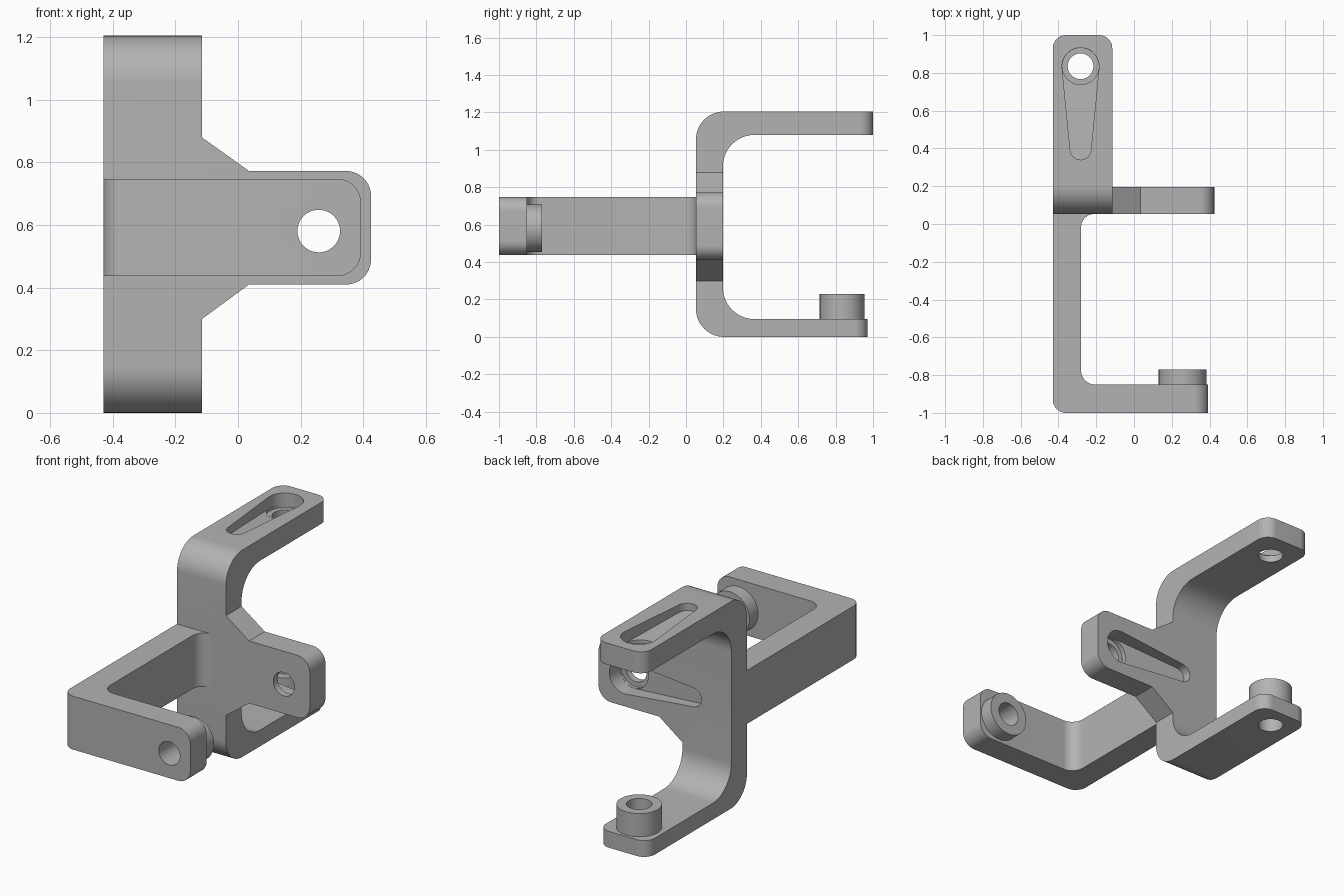
import bpy, bmesh
from math import pi, cos, sin, acos, tan
from mathutils import Vector, Matrix

if "Cube" in bpy.data.objects:
    bpy.data.objects.remove(bpy.data.objects["Cube"])

grey = bpy.data.materials.new("plain_grey")
grey.use_nodes = True
grey.diffuse_color = (0.45, 0.45, 0.45, 1)
grey.node_tree.nodes["Principled BSDF"].inputs["Base Color"].default_value = grey.diffuse_color


def arc(cx, cy, r, start, end, n):
    return [(cx + r * cos(start + (end - start) * i / n),
             cy + r * sin(start + (end - start) * i / n)) for i in range(n + 1)]


def circle(cx, cy, r, n=64):
    return arc(cx, cy, r, 0, 2 * pi, n)[:-1]


def rounded(points, n=14):
    """Outline from (x, y, radius) corners, with each corner filleted."""
    out = []
    for i, (x, y, r) in enumerate(points):
        p = Vector((x, y))
        if not r:
            out.append((x, y))
            continue
        a = (Vector(points[i - 1][:2]) - p).normalized()
        b = (Vector(points[(i + 1) % len(points)][:2]) - p).normalized()
        half = a.angle(b) / 2
        centre = p + (a + b).normalized() * r / sin(half)
        start, end = p + a * r / tan(half) - centre, p + b * r / tan(half) - centre
        sweep = start.angle(end)
        for k in range(n + 1):
            t = k / n
            q = centre + (start * sin((1 - t) * sweep) + end * sin(t * sweep)) / sin(sweep)
            out.append(tuple(q))
    return out


def loft(name, lower, upper):
    """Solid between two matching loops."""
    bm = bmesh.new()
    a = [bm.verts.new(p) for p in lower]
    b = [bm.verts.new(p) for p in upper]
    bm.faces.new(a)
    bm.faces.new(b)
    for i in range(len(a)):
        bm.faces.new((a[i - 1], a[i], b[i], b[i - 1]))
    bmesh.ops.recalc_face_normals(bm, faces=bm.faces)
    mesh = bpy.data.meshes.new(name)
    bm.to_mesh(mesh)
    bm.free()
    mesh.materials.append(grey)
    ob = bpy.data.objects.new(name, mesh)
    bpy.context.collection.objects.link(ob)
    return ob


def prism(name, outline, axis, lo, hi):
    place = {"x": lambda a, b, c: (c, a, b),
             "y": lambda a, b, c: (a, c, b),
             "z": lambda a, b, c: (a, b, c)}[axis]
    return loft(name, [place(*p, lo) for p in outline], [place(*p, hi) for p in outline])


def combine(ob, tool, operation):
    mod = ob.modifiers.new(operation, "BOOLEAN")
    mod.operation, mod.solver, mod.object = operation, "EXACT", tool
    bpy.context.view_layer.update()
    result = ob.evaluated_get(bpy.context.evaluated_depsgraph_get())
    mesh = bpy.data.meshes.new_from_object(result)
    ob.modifiers.clear()
    ob.data = mesh
    bpy.data.objects.remove(tool)


def round_edges(ob, axis, test, radius):
    """Bevel the edges that run along one axis and pass the test."""
    bm = bmesh.new()
    bm.from_mesh(ob.data)
    edges = []
    for e in bm.edges:
        d = e.verts[1].co - e.verts[0].co
        if abs(d[axis]) > 0.999 * d.length and all(test(v.co) for v in e.verts):
            edges.append(e)
    bmesh.ops.bevel(bm, geom=edges, offset=radius, segments=12, profile=0.5, affect="EDGES")
    bm.to_mesh(ob.data)
    bm.free()


LEFT, INNER, EDGE = -0.43, -0.28, -0.115
FRONT, BACK, TOP = 0.053, 0.197, 1.205
HX, HZ, HY = 0.258, 0.581, 0.835      # hole centres
SX = -0.283
HOLE, WELL = 0.068, 0.098

# C-shaped frame: side profile trimmed by the front silhouette
bracket = prism("bracket", rounded([
    (FRONT, 0, 0.15), (0.97, 0, 0), (0.97, 0.095, 0), (BACK, 0.095, 0.17),
    (BACK, 1.08, 0.17), (1, 1.08, 0), (1, TOP, 0), (FRONT, TOP, 0.15)]), "x", LEFT, 0.6)
silhouette = prism("silhouette", rounded([
    (LEFT, -0.1, 0), (EDGE, -0.1, 0), (EDGE, 0.3, 0), (0.035, 0.41, 0),
    (0.425, 0.41, 0.08), (0.425, 0.773, 0.08), (0.035, 0.773, 0), (EDGE, 0.88, 0),
    (EDGE, 1.4, 0), (LEFT, 1.4, 0)]), "y", -0.2, 1.2)
# keep the outer side flush by trimming a little past it
for v in silhouette.data.vertices:
    if abs(v.co.x - LEFT) < 0.001:
        v.co.x -= 0.1
combine(bracket, silhouette, "INTERSECT")
round_edges(bracket, 2, lambda p: p.y > 0.96, 0.07)

# Hooked side arm
arm = prism("side_arm", rounded([
    (LEFT, 0.1, 0), (LEFT, -1, 0.07), (0.393, -1, 0), (0.393, -0.85, 0),
    (INNER, -0.85, 0.075), (INNER, FRONT, 0.07), (-0.209, FRONT, 0), (-0.209, 0.1, 0)]),
    "z", 0.437, 0.748)
round_edges(arm, 1, lambda p: p.x > 0.39, 0.077)
combine(bracket, arm, "UNION")

# Bosses on the lower arm and the side arm
combine(bracket, prism("lower_boss", circle(SX, HY, 0.12), "z", 0.05, 0.23), "UNION")
combine(bracket, prism("side_boss", circle(HX, HZ, 0.127), "y", -0.9, -0.77), "UNION")


# Tapered pocket with a sloping floor and a deeper round well
def pocket(origin, along, normal, shallow, deep, well):
    length, tip = 0.44, 0.055
    along, normal = Vector(along), Vector(normal)
    across = normal.cross(along)
    frame = Matrix((along, across, normal)).transposed()
    a = acos((WELL - tip) / length)
    outline = arc(0, 0, WELL, a, 2 * pi - a, 40) + arc(length, 0, tip, -a, a, 20)

    def put(points, height):
        return [Vector(origin) + frame @ Vector((u, v, height(u))) for u, v in points]

    def above(u):
        return 0.05

    slot = loft("slot", put(outline, lambda u: -deep + (deep - shallow) * u / length),
                put(outline, above))
    combine(bracket, slot, "DIFFERENCE")
    ring = circle(0, 0, WELL - 0.001)
    combine(bracket, loft("well", put(ring, lambda u: -well), put(ring, above)), "DIFFERENCE")


pocket((SX, HY, TOP), (0, -1, 0), (0, 0, 1), 0.045, 0.07, 0.085)
pocket((HX, BACK, HZ), (-1, 0, 0), (0, 1, 0), 0.055, 0.085, 0.105)

# Bolt holes through both pairs of arms
combine(bracket, prism("upright_hole", circle(SX, HY, HOLE), "z", -0.2, 1.5), "DIFFERENCE")
combine(bracket, prism("level_hole", circle(HX, HZ, HOLE), "y", -1.2, 0.5), "DIFFERENCE")

bpy.ops.object.select_all(action="DESELECT")
bracket.select_set(True)
bpy.context.view_layer.objects.active = bracket
bpy.ops.object.shade_smooth_by_angle(angle=pi / 6)
